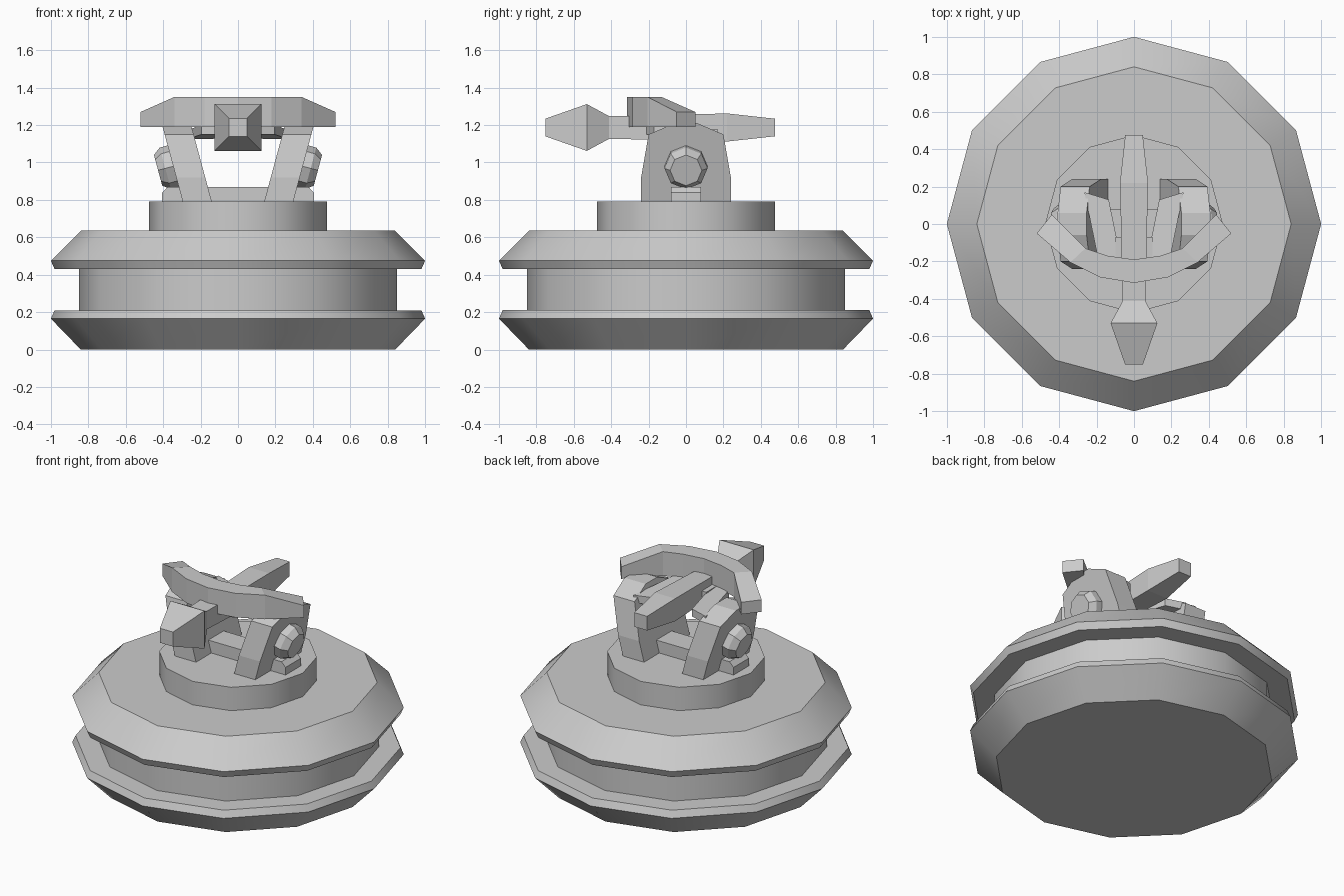
import bpy, bmesh, math
from mathutils import Matrix, Vector

if "Cube" in bpy.data.objects:
    bpy.data.objects.remove(bpy.data.objects["Cube"])


def make(name, rings, closed_ends=True, smooth=None):
    """Loft a solid through rings holding equal numbers of points."""
    bm = bmesh.new()
    vs = [[bm.verts.new(p) for p in ring] for ring in rings]
    n = len(rings[0])
    for a, b in zip(vs, vs[1:]):
        for i in range(n):
            j = (i + 1) % n
            bm.faces.new((a[i], a[j], b[j], b[i]))
    if closed_ends:
        bm.faces.new(vs[0])
        bm.faces.new(vs[-1])
    bmesh.ops.recalc_face_normals(bm, faces=bm.faces)
    me = bpy.data.meshes.new(name)
    bm.to_mesh(me)
    bm.free()
    ob = bpy.data.objects.new(name, me)
    bpy.context.collection.objects.link(ob)
    if smooth:
        bpy.ops.object.select_all(action='DESELECT')
        bpy.context.view_layer.objects.active = ob
        ob.select_set(True)
        bpy.ops.object.shade_smooth_by_angle(angle=math.radians(smooth))
    return ob


def ngon(n, r, z, start=0.0):
    return [(r * math.cos(start + 2 * math.pi * i / n),
             r * math.sin(start + 2 * math.pi * i / n), z) for i in range(n)]


def square(y, hx, zc, hz):
    return [(-hx, y, zc - hz), (hx, y, zc - hz), (hx, y, zc + hz), (-hx, y, zc + hz)]


# Stacked twelve-sided base with two flared rims
profile = [(.84, 0), (1, .165), (.98, .21), (.85, .21), (.85, .43),
           (.98, .43), (1, .475), (.84, .635)]
make("base", [ngon(12, r, z) for r, z in profile], smooth=40)

# Turntable
make("turntable", [ngon(12, .475, .63), ngon(12, .475, .79)], smooth=40)

# Cross beam with chamfered ends
make("cross_beam", [[(x, -.08, .78), (x, .08, .78), (x, .08, t), (x, -.08, t)]
                    for x, t in ((-.405, .84), (-.375, .87), (.375, .87), (.405, .84))])

# Leaning side brackets, their bolts and the angled rails
LEAN = .27
side = [(-.24, .785), (.24, .785), (.24, .92), (.2, 1.15), (.06, 1.21),
        (-.06, 1.21), (-.2, 1.15), (-.24, .92)]
for s, label in ((-1, "left"), (1, "right")):
    make(label + "_bracket",
         [[(s * (x + (z - .79) * LEAN), y, z) for y, z in side] for x in (.14, .295)])
    axis = Vector((s * math.cos(.264), 0, -math.sin(.264)))
    bolt = make(label + "_bolt", [ngon(8, .115, -.03), ngon(8, .115, .045),
                                  ngon(8, .085, .085)])
    up = Vector((0, 1, 0))
    rot = Matrix((axis.cross(up), up, axis)).transposed()
    if rot.determinant() < 0:
        rot.col[0] *= -1
    bolt.matrix_world = Matrix.Translation((s * .345, 0, .98)) @ rot.to_4x4()
    make(label + "_rail",
         [[(s * (x - .065), y - .02, z - .025), (s * (x + .065), y + .02, z - .025),
           (s * (x + .065), y + .02, z + .025), (s * (x - .065), y - .02, z + .025)][::1]
          for x, y, z in ((.2, .15, 1.15),)] +
         [[(s * (x - .065), y - .02, z - .025), (s * (x + .065), y + .02, z - .025),
           (s * (x + .065), y + .02, z + .025), (s * (x - .065), y - .02, z + .025)]
          for x, y, z in ((.13, -.19, 1.175),)])

# Block joining the rails under the shaft
make("rail_block", [square(-.19, .1, 1.165, .035), square(-.07, .1, 1.165, .035)])

# Arrow: blunt square head, and shaft tapering at the back
make("arrow_head", [square(-.75, .048, 1.187, .048), square(-.53, .125, 1.187, .125),
                    square(-.41, .06, 1.187, .06)])
make("arrow_shaft", [square(-.42, .06, 1.187, .06), square(-.2, .065, 1.187, .065),
                     square(.22, .075, 1.187, .075), square(.475, .047, 1.187, .047)])

# Curved bow: front point, back point and top height per station
half = [((0, -.315), (0, -.19), 1.35), ((.18, -.285), (.14, -.17), 1.35),
        ((.34, -.205), (.26, -.13), 1.35), ((.52, -.05), (.44, .05), 1.27)]
stations = [((-f[0], f[1]), (-b[0], b[1]), t) for f, b, t in half[:0:-1]] + half
make("bow", [[(*f, 1.19), (*b, 1.19), (*b, t), (*f, t)] for f, b, t in stations])
